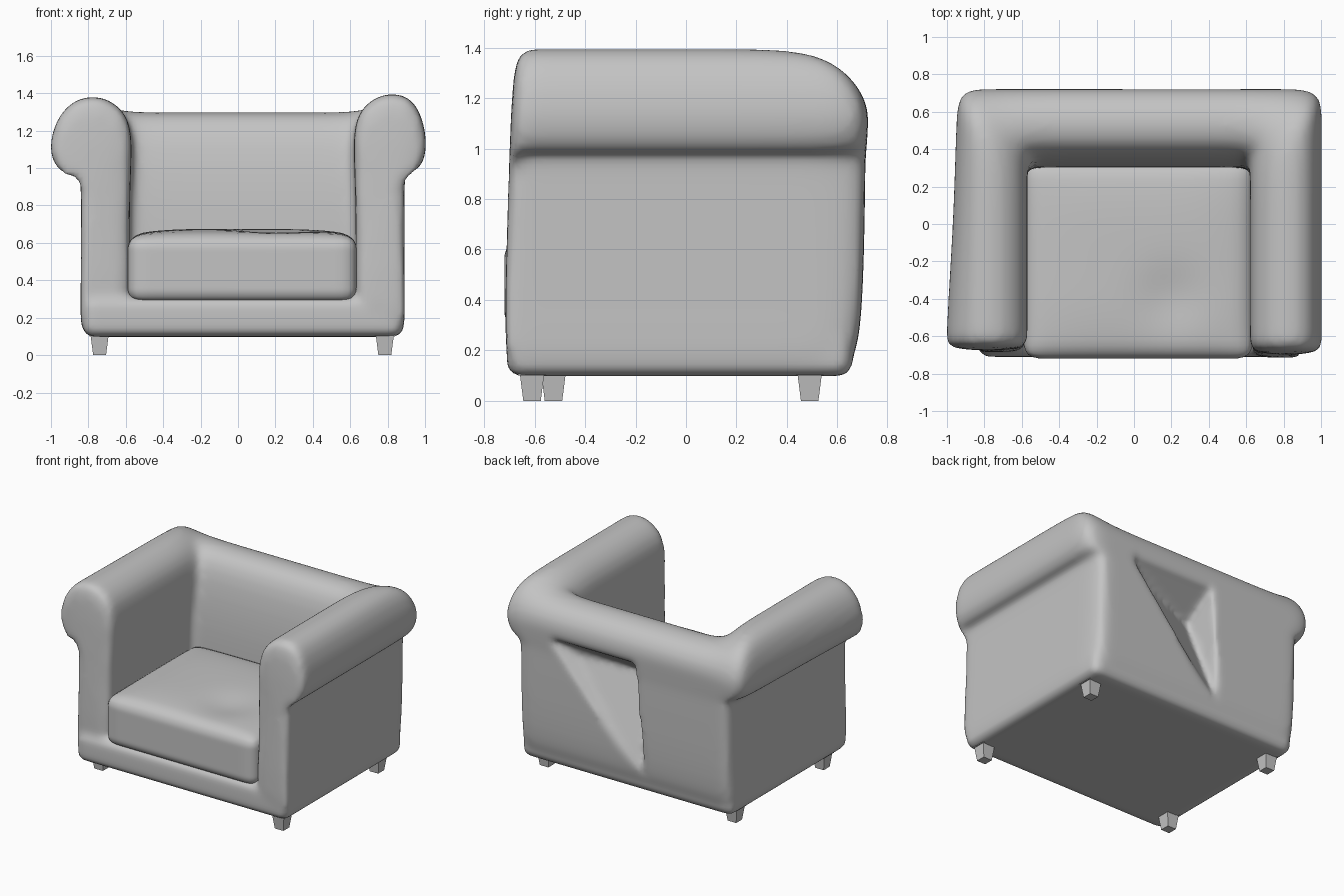
import bpy, bmesh, math
from mathutils import Matrix, Vector

old = bpy.data.objects.get("Cube")
if old:
    bpy.data.objects.remove(old)

grey = bpy.data.materials.new("plain_grey")
grey.use_nodes = True
grey.diffuse_color = (0.55, 0.55, 0.55, 1)
grey.node_tree.nodes["Principled BSDF"].inputs["Base Color"].default_value = grey.diffuse_color


def make(name, bm, smooth=True):
    bmesh.ops.recalc_face_normals(bm, faces=bm.faces)
    for f in bm.faces:
        f.smooth = smooth
    mesh = bpy.data.meshes.new(name)
    bm.to_mesh(mesh)
    bm.free()
    mesh.materials.append(grey)
    ob = bpy.data.objects.new(name, mesh)
    bpy.context.collection.objects.link(ob)
    return ob


def box(bm, lo, hi):
    lo, hi = Vector(lo), Vector(hi)
    mat = Matrix.Translation((lo + hi) / 2) @ Matrix.Diagonal((*(hi - lo), 1))
    return bmesh.ops.create_cube(bm, size=1, matrix=mat)["verts"]


def modifier(ob, kind, **settings):
    m = ob.modifiers.new(kind.title(), kind)
    for key, value in settings.items():
        setattr(m, key, value)


# Cross-sections of arm and back: (distance outward from inner wall, height)
arm = [(0, .1), (0, .4), (0, .9), (-.02, 1.2), (.03, 1.33), (.15, 1.405), (.29, 1.39),
       (.39, 1.29), (.435, 1.14), (.41, 1.03), (.33, .97), (.26, 1.01),
       (.26, .85), (.26, .3), (.265, .14), (.22, .1)]
back = [(0, .1), (0, .4), (0, .8), (.04, 1.1), (.09, 1.24), (.17, 1.3), (.29, 1.3),
        (.38, 1.25), (.425, 1.16), (.42, 1.08), (.415, 1.0), (.41, .95),
        (.41, .85), (.40, .3), (.36, .14), (.28, .1)]
IN_Y = .30


def arm_ring(side, y, flare, lean=0, slant=0):
    # flare scales the overhang of the roll, lean pushes the foot of the front
    # forward, slant carries the outer side further back than the inner side
    inner = .63 if side > 0 else -.58
    ring = []
    for o, z in arm:
        wide = o if o < .27 else .27 + (o - .27) * flare
        top = z - .015 if side < 0 and z > .95 else z
        ring.append((inner + side * wide, y - lean * max(0, 1 - z) + slant * o, top))
    return ring


def corner_ring(side, flare):
    return [(x, IN_Y + o, .75 * z + .25 * bz)
            for (x, _, z), (o, bz) in zip(arm_ring(side, 0, flare), back)]


def back_ring(x, slant=0):
    return [(x + slant * o, IN_Y + o, z) for o, z in back]


left = [arm_ring(-1, y, f, lean) for y, f, lean in
        ((-.675, 1, .03), (-.61, 1, .03), (-.2, .85, 0), (.05, .75, 0))]
left += [arm_ring(-1, .22, .65, slant=.75), corner_ring(-1, .6), back_ring(-.5, -.65)]
right = [back_ring(.55, .6), corner_ring(1, .68), arm_ring(1, .22, .68, slant=.75)]
right += [arm_ring(1, y, .68, lean) for y, lean in
          ((.05, 0), (-.2, 0), (-.63, .045), (-.695, .045))]
rings = left + [back_ring(x) for x in (-.35, 0, .4)] + right

# Upholstered arms and back swept as one U-shaped body
bm = bmesh.new()
loops = [[bm.verts.new(p) for p in ring] for ring in rings]
n = len(arm)
for a, b in zip(loops, loops[1:]):
    for i in range(n):
        j = (i + 1) % n
        bm.faces.new((a[i], a[j], b[j], b[i]))
bm.faces.new(loops[0])
bm.faces.new(loops[-1])
body = make("arms_and_back", bm)

# Base rail, merged into the body
bm = bmesh.new()
box(bm, (-.83, -.71, .098), (.885, .66, .31))
bmesh.ops.bevel(bm, geom=bm.edges[:], offset=.055, segments=4, profile=.5, affect='EDGES')
base = make("base_cutter", bm)

# Sagging triangular hollow in the rear panel
bm = bmesh.new()
for x, z in ((.62, 1.06), (-.15, .16), (-.08, 1.06)):
    for y in (.705, .9):
        bm.verts.new((x, y, z))
bm.verts.new((-.08, .45, .88))
bm.verts.new((.45, .62, .95))
bmesh.ops.convex_hull(bm, input=bm.verts[:])
hollow = make("rear_hollow_cutter", bm)
for helper in (base, hollow):
    helper.hide_render = True
    helper.hide_set(True)

modifier(body, "SUBSURF", levels=2, render_levels=2)
modifier(body, "BOOLEAN", operation='UNION', object=base, solver='EXACT')
modifier(body, "BOOLEAN", operation='DIFFERENCE', object=hollow, solver='EXACT')
modifier(body, "REMESH", mode='VOXEL', voxel_size=.022, use_smooth_shade=True)
modifier(body, "SMOOTH", factor=.5, iterations=6)

# Seat cushion with rounded edges, a crowned top and a shallow dip
bm = bmesh.new()
lo, hi, r = Vector((-.59, -.72, .28)), Vector((.635, .34, .64)), .075
box(bm, lo, hi)
bmesh.ops.subdivide_edges(bm, edges=bm.edges[:], cuts=30, use_grid_fill=True)
for v in bm.verts:
    core = Vector([min(max(c, a + r), b - r) for c, a, b in zip(v.co, lo, hi)])
    v.co = core + (v.co - core).normalized() * r
    u, w = (v.co.x - .02) / .615, (v.co.y + .19) / .53
    rise = max(0, (v.co.z - lo.z) / (hi.z - lo.z))
    crown = .035 * (1 - u ** 4) * (1 - w ** 4)
    dip = .03 * math.exp(-((v.co.x - .2) ** 2 + (v.co.y + .4) ** 2) / .03)
    v.co.z += rise * (crown - dip)
cushion = make("seat_cushion", bm)
modifier(cushion, "SMOOTH", factor=.5, iterations=4)

# Tapered square feet, each with a mounting block
for name, x, y in (("front_left_foot", .785, -.61), ("front_right_foot", -.74, -.525),
                   ("back_left_foot", .785, .49), ("back_right_foot", -.74, .49)):
    bm = bmesh.new()
    box(bm, (x - .055, y - .055, .10), (x + .055, y + .055, .14))
    for v in box(bm, (x - .048, y - .048, 0), (x + .048, y + .048, .105)):
        if v.co.z < .05:
            v.co.x = x + (v.co.x - x) * .72
            v.co.y = y + (v.co.y - y) * .72
    make(name, bm, smooth=False)
